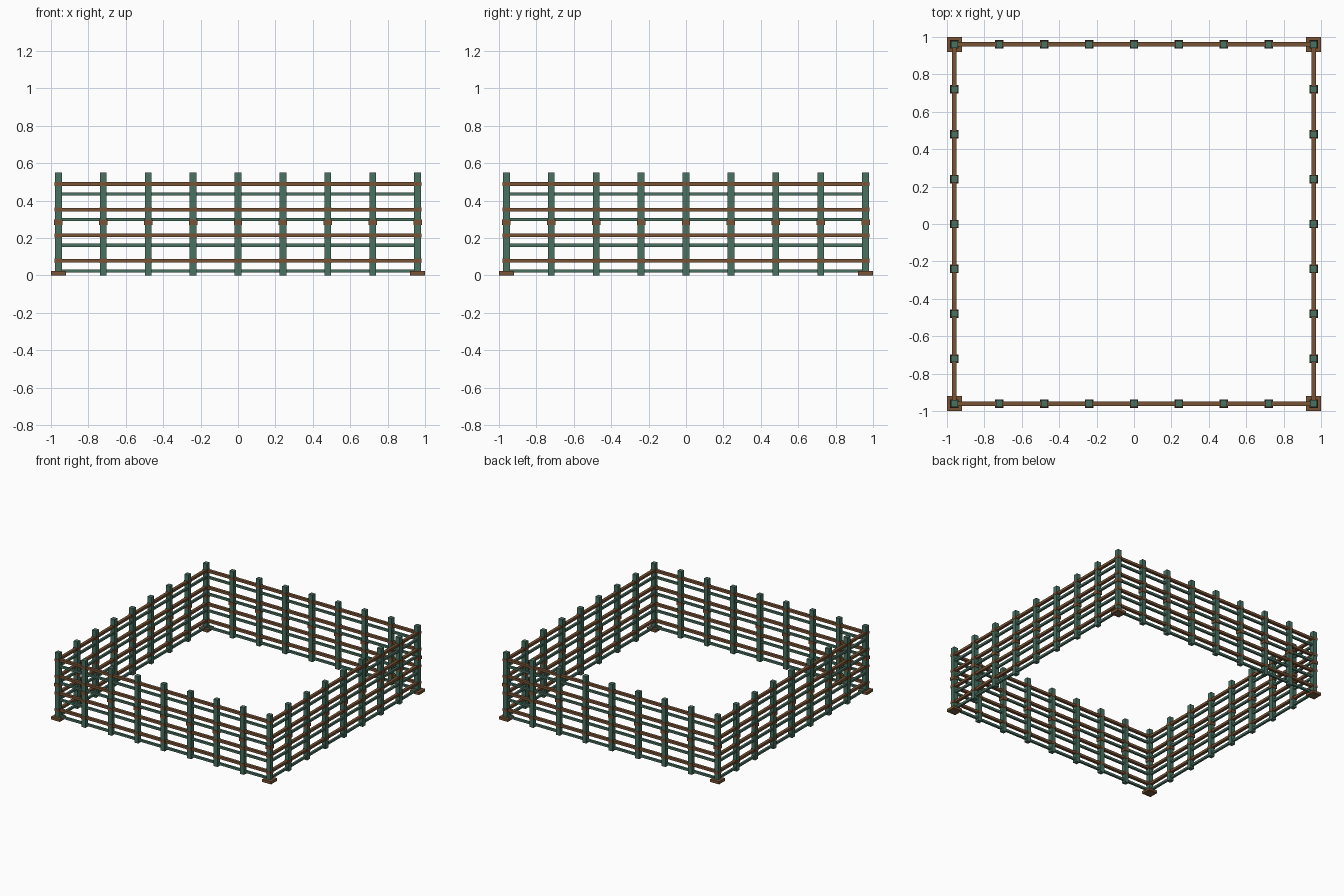
import bpy, bmesh
from mathutils import Matrix, Vector

if "Cube" in bpy.data.objects:
    bpy.data.objects.remove(bpy.data.objects["Cube"])


def material(name, rgb):
    m = bpy.data.materials.new(name)
    m.diffuse_color = (*rgb, 1)
    m.use_nodes = True
    m.node_tree.nodes["Principled BSDF"].inputs["Base Color"].default_value = m.diffuse_color
    return m


GREEN = material("weathered green", (0.065, 0.165, 0.12))
BROWN = material("wood brown", (0.19, 0.085, 0.035))


def boxes(name, mat, items):
    """One object made of boxes given as (centre, size)."""
    bm = bmesh.new()
    for centre, size in items:
        bmesh.ops.create_cube(bm, size=1, matrix=Matrix.Translation(centre)
                              @ Matrix.Diagonal(Vector((*size, 1))))
    me = bpy.data.meshes.new(name)
    bm.to_mesh(me)
    bm.free()
    me.materials.append(mat)
    ob = bpy.data.objects.new(name, me)
    bpy.context.collection.objects.link(ob)


R = 0.96          # distance from the centre to each fence line
STEP = 0.24       # post spacing
HEIGHT = 0.55

# Post positions around the square
spots = [(i * STEP, j * STEP) for i in range(-4, 5) for j in range(-4, 5)
         if max(abs(i), abs(j)) == 4]
corners = [(x, y) for x in (-R, R) for y in (-R, R)]


def rails(levels, length, depth, height):
    out = []
    for z in levels:
        for s in (-R, R):
            out.append(((0, s, z), (length, depth, height)))
            out.append(((s, 0, z), (depth, length, height)))
    return out


brown_levels = (0.078, 0.214, 0.351, 0.488)
green_levels = (0.024, 0.161, 0.298, 0.435)

# Uprights
boxes("fence_posts", GREEN,
      [((x, y, HEIGHT / 2), (0.036, 0.036, HEIGHT)) for x, y in spots])
# Horizontal rails, alternating colours
boxes("brown_rails", BROWN, rails(brown_levels, 1.94, 0.024, 0.02))
boxes("green_rails", GREEN, rails(green_levels, 1.92, 0.018, 0.017))
# Bands where the brown rails meet the posts
boxes("rail_bands", BROWN,
      [((x, y, z), (0.04, 0.04, 0.022)) for x, y in spots for z in brown_levels])
# Larger collar at mid height of every post
boxes("post_collars", BROWN,
      [((x, y, 0.284), (0.045, 0.045, 0.028)) for x, y in spots])
# Foot plates at the corners
boxes("corner_feet", BROWN,
      [((x, y, 0.011), (0.08, 0.08, 0.022)) for x, y in corners])
